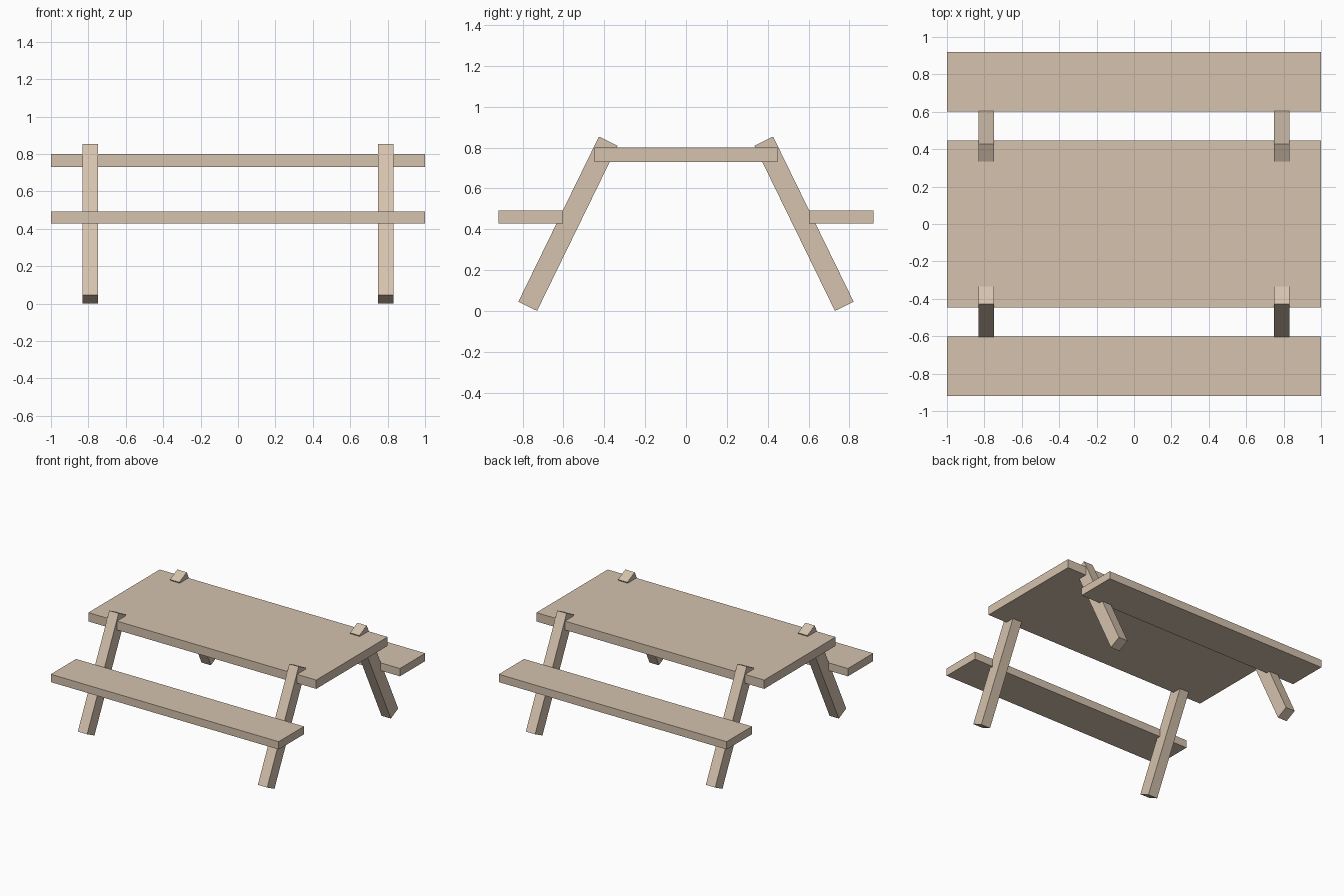
import bpy
from math import radians

if "Cube" in bpy.data.objects:
    bpy.data.objects.remove(bpy.data.objects["Cube"])

# Weathered timber colour
wood = bpy.data.materials.new("wood")
wood.diffuse_color = (0.66, 0.54, 0.42, 1)
wood.use_nodes = True
wood.node_tree.nodes["Principled BSDF"].inputs["Base Color"].default_value = wood.diffuse_color


def board(name, size, location, tilt=0.0):
    """Rectangular timber, optionally tilted about the x axis."""
    bpy.ops.mesh.primitive_cube_add(size=1, location=location,
                                    rotation=(radians(tilt), 0, 0))
    obj = bpy.context.object
    obj.name = name
    obj.scale = size
    bpy.ops.object.transform_apply(location=False, rotation=False, scale=True)
    obj.data.materials.append(wood)
    return obj


# Table top
board("table_top", (2.0, 0.895, 0.07), (0, 0, 0.765))

for side, y_sign in (("front", -1), ("back", 1)):
    # Bench seat
    board(f"{side}_bench", (2.0, 0.317, 0.062), (0, y_sign * 0.76, 0.46))

    # Splayed legs, leaning in towards the table top
    for end, x_sign in (("left", -1), ("right", 1)):
        board(f"{side}_{end}_leg", (0.082, 0.102, 0.90),
              (x_sign * 0.79, y_sign * 0.578, 0.4268), y_sign * 26)
